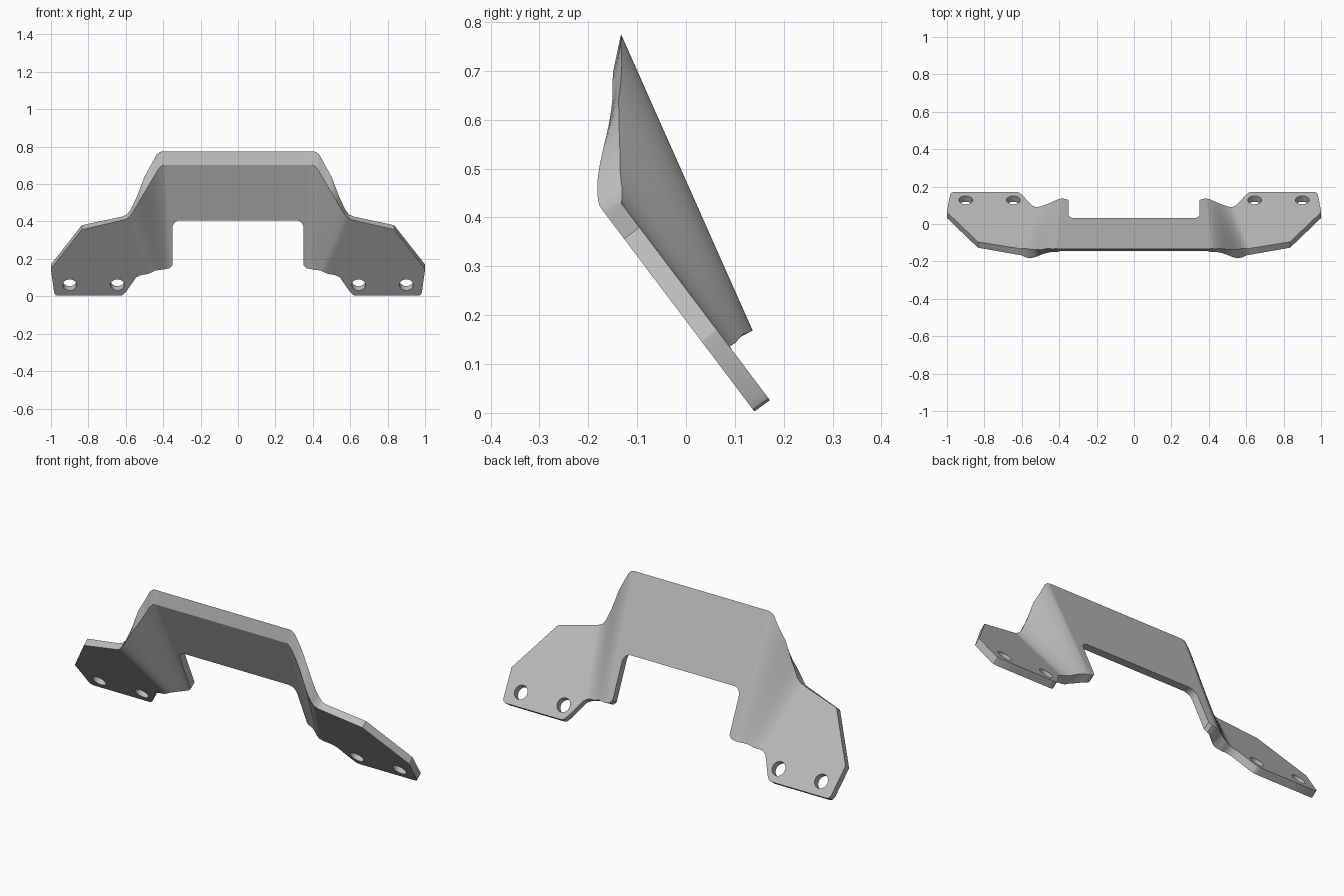
import bpy, bmesh, math
from mathutils import Vector, Matrix

cube = bpy.data.objects.get("Cube")
if cube:
    bpy.data.objects.remove(cube)

steel = bpy.data.materials.new("grey steel")
steel.use_nodes = True
grey = (0.5, 0.5, 0.5, 1)
steel.diffuse_color = grey
steel.node_tree.nodes["Principled BSDF"].inputs["Base Color"].default_value = grey

# Half outlines of the bent sheet as (x, z): rear top, front top, front bottom
TOP_BACK = [(0, .775), (.405, .775), (.42, .77), (.435, .757), (.5, .64), (.54, .535),
            (.575, .46), (.595, .437), (.62, .426), (.835, .38), (1, .17)]
TOP_FRONT = [(0, .703), (.395, .703), (.41, .697), (.425, .68), (.5, .555), (.56, .452),
             (.58, .425), (.6, .411), (.835, .356), (1, .146)]
BOTTOM = [(0, .185), (.345, .185), (.35, .165), (.365, .15), (.39, .145), (.44, .138),
          (.48, .12), (.52, .113), (.545, .1), (.6, .022), (.615, .007), (.63, .003),
          (.962, .003), (.975, .007), (.983, .02), (1, .14)]
ROWS = 20


def height(outline, x):
    for (x0, z0), (x1, z1) in zip(outline, outline[1:]):
        if x <= x1:
            return z0 + (z1 - z0) * (x - x0) / (x1 - x0)
    return outline[-1][1]


def depth(x, z, back):
    """Sheet surface: centre plane blended into the flatter wing plane."""
    if back:
        centre, wing = -.133 - (z - .775) * .444, .171 - (z - .027) * .755
        start, end = .385 + .05 * (z - .15), .52 + .3 * (z - .12)
    else:
        centre, wing = -.145 - (z - .703) * .444, .14 - (z - .003) * .755
        start, end = .365 + .05 * (z - .15), .46 + .42 * (z - .13)
    t = min(max((x - start) / (end - start), 0), 1)
    t = .4 * t + .6 * t * t * (3 - 2 * t)
    return centre + (wing - centre) * t


def finish(bm, name):
    bmesh.ops.recalc_face_normals(bm, faces=bm.faces)
    mesh = bpy.data.meshes.new(name)
    bm.to_mesh(mesh)
    bm.free()
    obj = bpy.data.objects.new(name, mesh)
    bpy.context.collection.objects.link(obj)
    return obj


# Bent sheet: front and rear grids joined around the rim
half = {p[0] for p in TOP_BACK + TOP_FRONT + BOTTOM} | {.36 + .01 * i for i in range(31)}
half = sorted({round(x, 3) for x in half})
stations = [-x for x in half[:0:-1]] + half
bm = bmesh.new()
loops = []
for x in stations:
    a = abs(x)
    low = height(BOTTOM, a)
    ring = []
    for back, top, bottom in ((True, height(TOP_BACK, a), low + .023),
                              (False, height(TOP_FRONT, a), low)):
        zs = [bottom + (top - bottom) * i / ROWS for i in range(ROWS + 1)]
        for z in (zs if back else zs[::-1]):
            ring.append(bm.verts.new((x, depth(a, z, back), z)))
    loops.append(ring)
for r0, r1 in zip(loops, loops[1:]):
    for i in range(len(r0)):
        j = (i + 1) % len(r0)
        bm.faces.new((r0[i], r0[j], r1[j], r1[i]))
bm.faces.new(loops[0])
bm.faces.new(loops[-1])
bracket = finish(bm, "bent_bracket")
bracket.data.materials.append(steel)

# Cutter for the central notch with rounded upper corners
bm = bmesh.new()
r, w, h = .04, .35, .406
profile = [(-w, -.2), (w, -.2)]
for side, first in ((1, 0), (-1, 90)):
    for i in range(7):
        ang = math.radians(first + 15 * i)
        profile.append((side * (w - r) + r * math.cos(ang), h - r + r * math.sin(ang)))
face = bm.faces.new([bm.verts.new((x, -1, z)) for x, z in profile])
out = bmesh.ops.extrude_face_region(bm, geom=[face])
bmesh.ops.translate(bm, vec=(0, 2, 0), verts=[v for v in out["geom"] if isinstance(v, bmesh.types.BMVert)])
cutters = [finish(bm, "notch_cutter")]

# Cutters for the four bolt holes, square to the wings
bm = bmesh.new()
tilt = Vector((0, .798, .603)).to_track_quat('Z', 'Y').to_matrix().to_4x4()
for x in (-.9, -.645, .645, .9):
    bmesh.ops.create_cone(bm, cap_ends=True, segments=32, radius1=.037, radius2=.037, depth=.15,
                          matrix=Matrix.Translation((x, .1115, .072)) @ tilt)
cutters.append(finish(bm, "hole_cutter"))

bpy.ops.object.select_all(action='DESELECT')
bracket.select_set(True)
bpy.context.view_layer.objects.active = bracket
for cutter in cutters:
    cutter.hide_render = True
    mod = bracket.modifiers.new("cut", 'BOOLEAN')
    mod.operation = 'DIFFERENCE'
    mod.solver = 'EXACT'
    mod.object = cutter
    bpy.ops.object.modifier_apply(modifier=mod.name)
    bpy.data.objects.remove(cutter)
bpy.ops.object.shade_smooth_by_angle(angle=math.radians(30))
